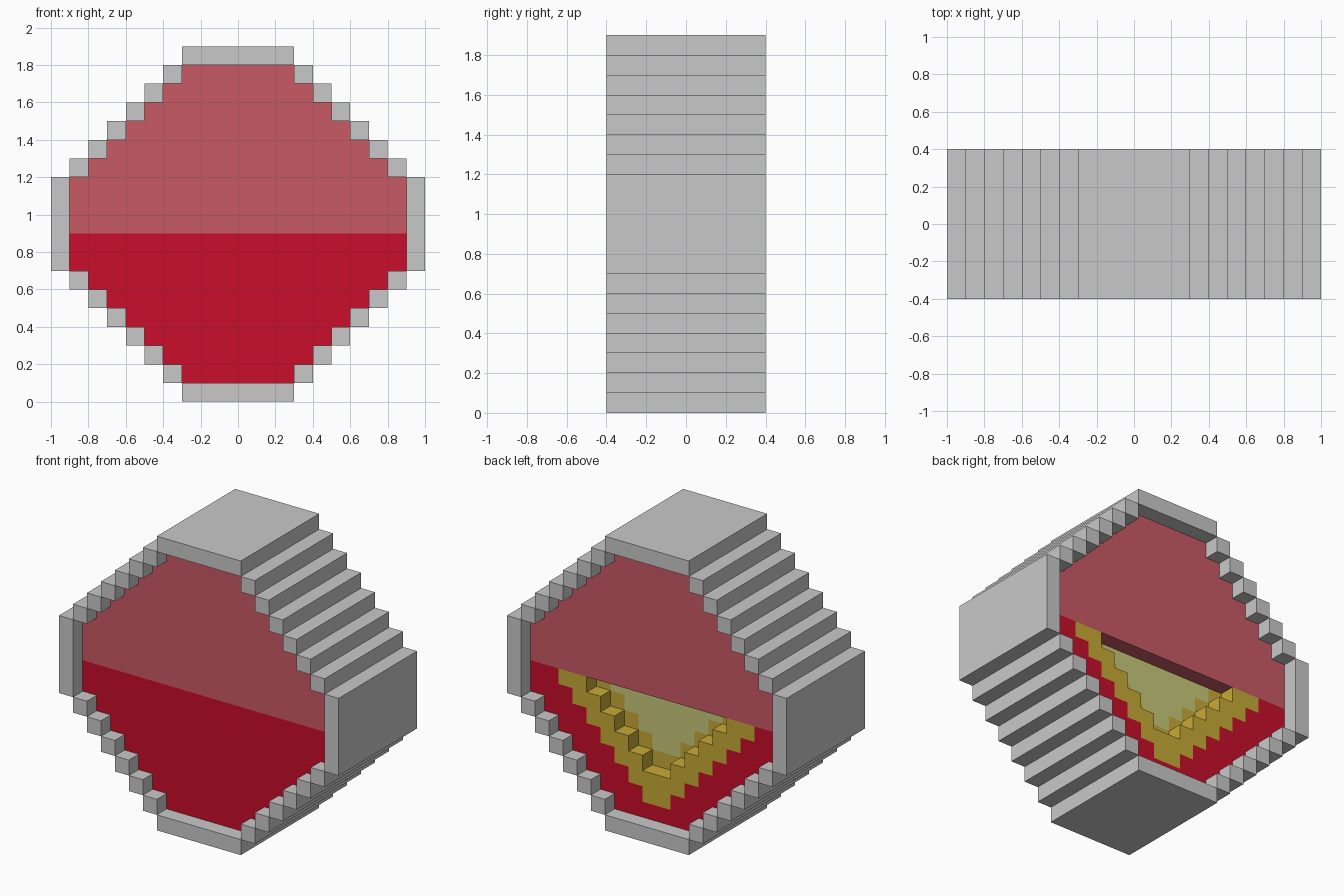
import bpy, bmesh

if "Cube" in bpy.data.objects:
    bpy.data.objects.remove(bpy.data.objects["Cube"])

U = 0.1  # step size


def material(name, rgb):
    m = bpy.data.materials.new(name)
    m.diffuse_color = (*rgb, 1.0)
    m.use_nodes = True
    m.node_tree.nodes["Principled BSDF"].inputs["Base Color"].default_value = m.diffuse_color
    return m


GREY = material("light grey", (0.584, 0.584, 0.584))
RED = material("crimson", (0.578, 0.0044, 0.0232))
PINK = material("dusty pink", (0.584, 0.102, 0.130))
GOLD = material("gold", (0.578, 0.402, 0.038))
PALE = material("pale yellow", (0.584, 0.584, 0.202))


def finish(name, bm, mat):
    bmesh.ops.recalc_face_normals(bm, faces=bm.faces)
    me = bpy.data.meshes.new(name)
    bm.to_mesh(me)
    bm.free()
    me.materials.append(mat)
    ob = bpy.data.objects.new(name, me)
    bpy.context.collection.objects.link(ob)
    return ob


def stair(rows):
    """Right-hand outline from rows of (half width, z bottom, z top) in steps."""
    return [(h * U, z * U) for h, z0, z1 in rows for z in (z0, z1)]


def vee(n):
    """Stepped V of n rows whose open top sits at z = 0.9."""
    return stair([(i, 8 - n + i, 9 - n + i) for i in range(1, n + 1)])


def prism(name, mat, y0, y1, outer, notch=()):
    """Extrude a mirrored stepped outline along y, with an optional notch."""
    path = list(outer) + list(reversed(notch))
    pts = path + [(-x, z) for x, z in reversed(path)]
    bm = bmesh.new()
    face = bm.faces.new([bm.verts.new((x, y0, z)) for x, z in pts])
    new = bmesh.ops.extrude_face_region(bm, geom=[face])["geom"]
    verts = [v for v in new if isinstance(v, bmesh.types.BMVert)]
    bmesh.ops.translate(bm, vec=(0, y1 - y0, 0), verts=verts)
    return finish(name, bm, mat)


def box(bm, x0, x1, z0, z1, depth=0.8):
    vs = bmesh.ops.create_cube(bm, size=1)["verts"]
    bmesh.ops.scale(bm, vec=((x1 - x0) * U, depth, (z1 - z0) * U), verts=vs)
    bmesh.ops.translate(bm, vec=((x0 + x1) / 2 * U, 0, (z0 + z1) / 2 * U), verts=vs)


# Grey stepped rim: caps, side walls and diagonal stairs
bm = bmesh.new()
box(bm, -3, 3, 0, 1)
box(bm, -3, 3, 18, 19)
for s in (-1, 1):
    def side(a, b, z0, z1):
        box(bm, min(s * a, s * b), max(s * a, s * b), z0, z1)
    side(9, 10, 7, 12)
    for i in range(6):
        side(3 + i, 4 + i, 1 + i, 2 + i)
        side(3 + i, 4 + i, 17 - i, 18 - i)
finish("rim", bm, GREY)

# Upper and lower halves of the filling, recessed inside the rim
upper = stair([(9, 9, 12)] + [(8 - i, 12 + i, 13 + i) for i in range(6)])
lower = stair([(3 + i, 1 + i, 2 + i) for i in range(6)] + [(9, 7, 9)])
prism("upper_panel", PINK, -0.3, 0.3, upper)
prism("lower_panel", RED, -0.3, 0.1, lower)

# Back of the lower half: red surround, gold frame, stepped pocket floor
prism("back_surround", RED, 0.1, 0.3, lower, vee(7))
prism("pocket_frame", GOLD, 0.1, 0.3, vee(7), vee(5))
prism("pocket_border", GOLD, 0.1, 0.2, vee(5), vee(4))
prism("pocket_window", PALE, 0.1, 0.2, vee(4))
